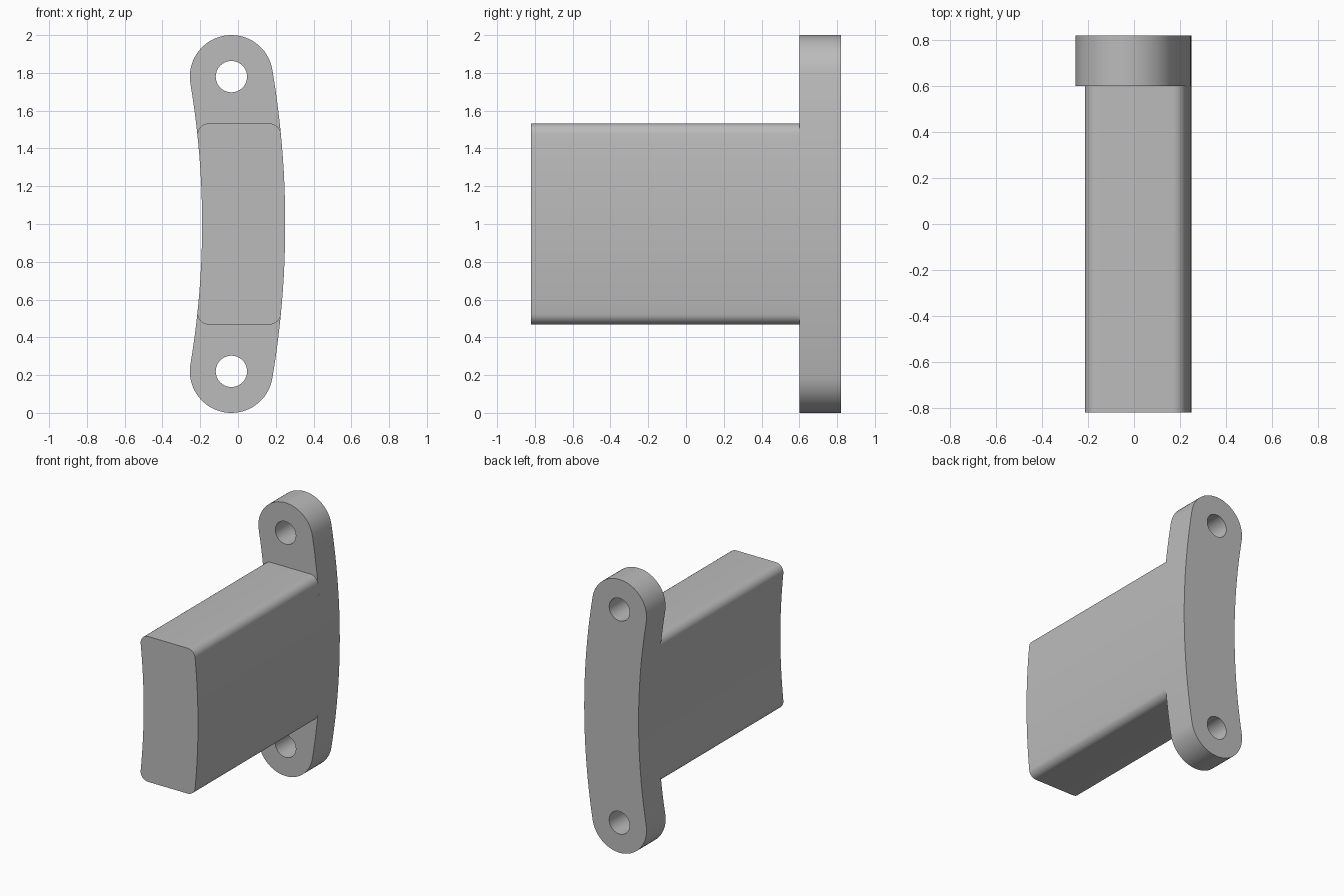
import bpy
import bmesh
from math import sin, cos, asin, pi, radians

cube = bpy.data.objects.get("Cube")
if cube:
    bpy.data.objects.remove(cube, do_unlink=True)

# Shared curved centreline in the x-z plane
RADIUS = 4.71
HALF_WIDTH = 0.22
CX, CZ = 0.03 - RADIUS, 1.0
HOLE_X, HOLE_RISE = -0.035, 0.78
FRONT, STEP, BACK = -0.82, 0.60, 0.82

grey = bpy.data.materials.new("plain grey")
grey.use_nodes = True
grey.diffuse_color = (0.5, 0.5, 0.5, 1)
grey.node_tree.nodes["Principled BSDF"].inputs["Base Color"].default_value = (0.5, 0.5, 0.5, 1)


def arc(x, z, r, start, end, steps):
    """Points along an arc, both ends included."""
    angles = [start + (end - start) * i / steps for i in range(steps + 1)]
    return [(x + r * cos(a), z + r * sin(a)) for a in angles]


def extrude_profile(name, points, y0, y1):
    """Solid made by extruding an x-z outline along y."""
    bm = bmesh.new()
    face = bm.faces.new([bm.verts.new((x, y0, z)) for x, z in points])
    moved = bmesh.ops.extrude_face_region(bm, geom=[face])["geom"]
    verts = [v for v in moved if isinstance(v, bmesh.types.BMVert)]
    bmesh.ops.translate(bm, verts=verts, vec=(0, y1 - y0, 0))
    bmesh.ops.remove_doubles(bm, verts=bm.verts, dist=1e-5)
    bmesh.ops.recalc_face_normals(bm, faces=bm.faces)
    mesh = bpy.data.meshes.new(name)
    bm.to_mesh(mesh)
    bm.free()
    mesh.materials.append(grey)
    obj = bpy.data.objects.new(name, mesh)
    bpy.context.collection.objects.link(obj)
    return obj


def select_only(obj):
    bpy.ops.object.select_all(action='DESELECT')
    obj.select_set(True)
    bpy.context.view_layer.objects.active = obj


# Curved mounting plate with round ends
swing = asin(HOLE_RISE / RADIUS)
outline = arc(CX, CZ, RADIUS + HALF_WIDTH, -swing, swing, 24)
outline += arc(HOLE_X, CZ + HOLE_RISE, HALF_WIDTH, swing, swing + pi, 32)[1:]
outline += arc(CX, CZ, RADIUS - HALF_WIDTH, swing, -swing, 24)[1:]
outline += arc(HOLE_X, CZ - HOLE_RISE, HALF_WIDTH, pi - swing, 2 * pi - swing, 32)[1:-1]
plate = extrude_profile("mounting_plate", outline, STEP, BACK)

# Bolt holes through the plate
for side in (-1, 1):
    ring = arc(HOLE_X, CZ + side * HOLE_RISE, 0.083, 0, 2 * pi, 40)[:-1]
    cutter = extrude_profile("hole_cutter", ring, STEP - 0.1, BACK + 0.1)
    cutter.hide_render = True
    select_only(plate)
    cut = plate.modifiers.new("bolt hole", 'BOOLEAN')
    cut.operation = 'DIFFERENCE'
    cut.solver = 'EXACT'
    cut.object = cutter
    bpy.ops.object.modifier_apply(modifier=cut.name)
    bpy.data.objects.remove(cutter, do_unlink=True)

# Curved block with rounded corners, projecting forward
FILLET = 0.06
rise = 0.532 - FILLET
outer = RADIUS + HALF_WIDTH - FILLET
inner = RADIUS - HALF_WIDTH + FILLET
phi_out, phi_in = asin(rise / outer), asin(rise / inner)
x_out, x_in = CX + outer * cos(phi_out), CX + inner * cos(phi_in)
section = arc(CX, CZ, outer + FILLET, -phi_out, phi_out, 16)
section += arc(x_out, CZ + rise, FILLET, phi_out, pi / 2, 8)[1:]
section += arc(x_in, CZ + rise, FILLET, pi / 2, pi + phi_in, 8)
section += arc(CX, CZ, inner - FILLET, phi_in, -phi_in, 16)[1:]
section += arc(x_in, CZ - rise, FILLET, pi - phi_in, 1.5 * pi, 8)[1:]
section += arc(x_out, CZ - rise, FILLET, 1.5 * pi, 2 * pi - phi_out, 8)[:-1]
block = extrude_profile("projecting_block", section, FRONT, STEP)

for part in (plate, block):
    select_only(part)
    bpy.ops.object.shade_smooth_by_angle(angle=radians(30))
